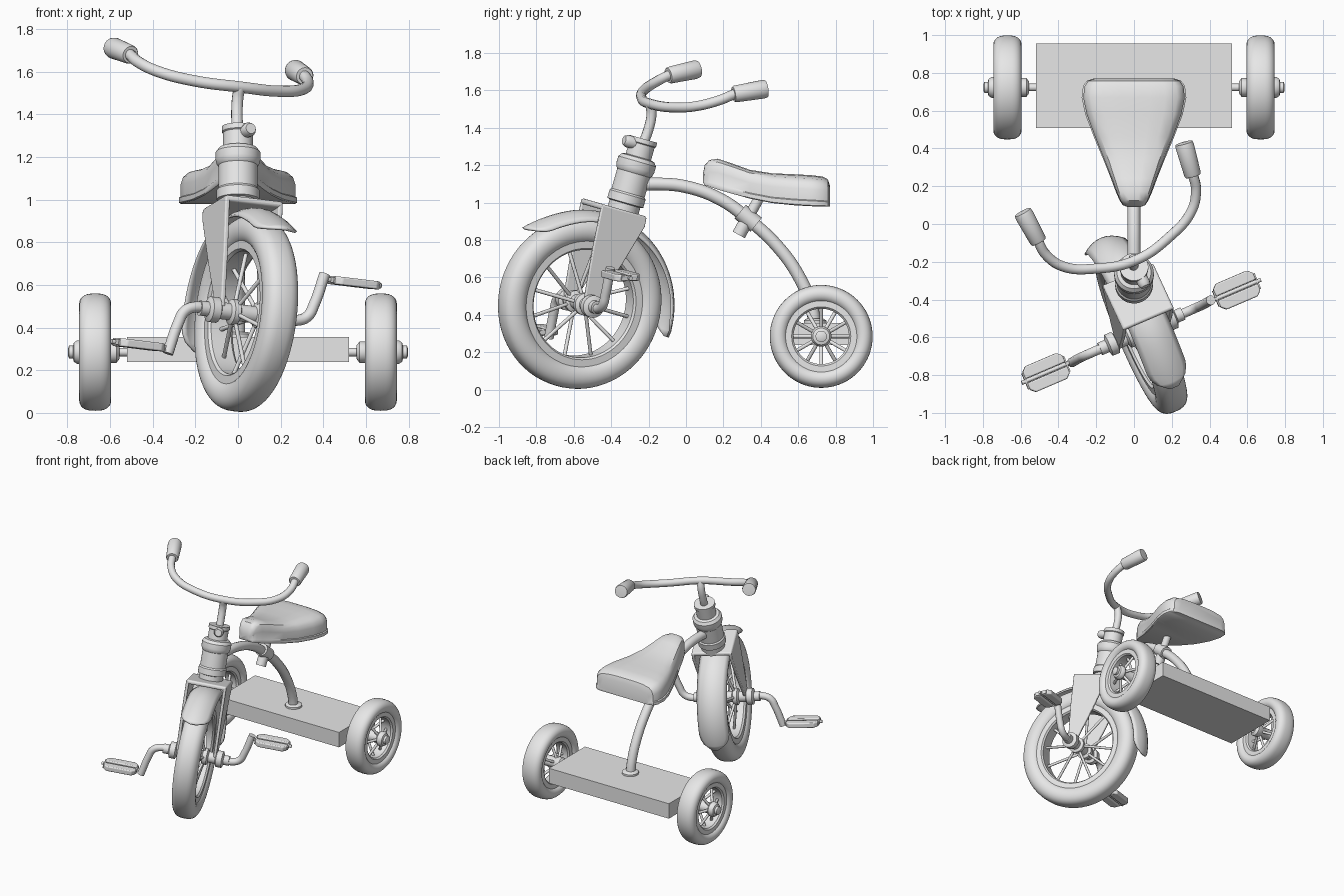
import bpy, bmesh, math
from math import sin, cos, pi, radians
from mathutils import Matrix, Vector

cube = bpy.data.objects.get("Cube")
if cube:
    bpy.data.objects.remove(cube, do_unlink=True)

grey = bpy.data.materials.new("plain_grey")
grey.use_nodes = True
grey.diffuse_color = (0.8, 0.8, 0.8, 1)
grey.node_tree.nodes["Principled BSDF"].inputs["Base Color"].default_value = (0.8, 0.8, 0.8, 1)

parts = []
I = Matrix.Identity(4)
SIDEWAYS = Matrix.Rotation(pi / 2, 4, 'Y')
# Steering frame: z along the tilted head, turned to the left
STEER = (Matrix.Translation((0, -0.326, 0.995)) @ Matrix.Rotation(radians(-16), 4, 'X')
         @ Matrix.Rotation(radians(24), 4, 'Z'))
HUB = Vector((0, -0.095, -0.576))
WHEEL = STEER @ Matrix.Translation(HUB)


def finish(name, bm, matrix=I, bevel=0):
    bmesh.ops.remove_doubles(bm, verts=bm.verts, dist=1e-5)
    bmesh.ops.recalc_face_normals(bm, faces=bm.faces)
    mesh = bpy.data.meshes.new(name)
    bm.to_mesh(mesh)
    bm.free()
    ob = bpy.data.objects.new(name, mesh)
    bpy.context.collection.objects.link(ob)
    ob.matrix_world = matrix
    mesh.materials.append(grey)
    if bevel:
        mod = ob.modifiers.new("bevel", 'BEVEL')
        mod.width, mod.segments = bevel, 3
    parts.append(ob)
    return ob


def lathe(name, profile, matrix=I, closed=False, seg=48):
    """Revolve (radius, height) points about z."""
    bm = bmesh.new()
    rings = [[bm.verts.new((r * cos(2 * pi * i / seg), r * sin(2 * pi * i / seg), z))
              for i in range(seg)] for r, z in profile]
    pairs = list(zip(rings, rings[1:])) + ([(rings[-1], rings[0])] if closed else [])
    for a, b in pairs:
        for i in range(seg):
            j = (i + 1) % seg
            bm.faces.new((a[i], a[j], b[j], b[i]))
    return finish(name, bm, matrix)


def both(half):
    return half + [(r, -z) for r, z in reversed(half)]


def tube(name, paths, radius, matrix=I):
    """Round bars through the given paths, turned into a mesh."""
    cu = bpy.data.curves.new(name, 'CURVE')
    cu.dimensions = '3D'
    cu.bevel_depth, cu.bevel_resolution, cu.use_fill_caps = radius, 4, True
    for path in paths:
        sp = cu.splines.new('BEZIER')
        sp.resolution_u = 1 if len(path) == 2 else 10
        sp.bezier_points.add(len(path) - 1)
        for bp, co in zip(sp.bezier_points, path):
            bp.co = co
            bp.handle_left_type = bp.handle_right_type = 'AUTO'
    ob = bpy.data.objects.new(name, cu)
    bpy.context.collection.objects.link(ob)
    ob.matrix_world = matrix
    cu.materials.append(grey)
    bpy.ops.object.select_all(action='DESELECT')
    ob.select_set(True)
    bpy.context.view_layer.objects.active = ob
    bpy.ops.object.convert(target='MESH')
    parts.append(bpy.context.view_layer.objects.active)


def box(name, centre, size, matrix=I, bevel=0):
    bm = bmesh.new()
    bmesh.ops.create_cube(bm, size=1, matrix=Matrix.Translation(centre) @ Matrix.Diagonal((*size, 1)))
    return finish(name, bm, matrix, bevel)


def wheel(name, outer, rim, half, hub_half, hub_r, count, matrix):
    """Tyre, rim band and crossed spokes about the x axis."""
    m = matrix @ SIDEWAYS
    mid, dep = (outer + rim) / 2, (outer - rim) / 2
    ring = []
    for i in range(32):
        a = 2 * pi * i / 32
        ring.append((mid + dep * sin(a), half * math.copysign(abs(cos(a)) ** 0.7, cos(a))))
    lathe(name + "_tyre", ring, m, True, 72)
    lathe(name + "_rim", both([(rim + 0.02, half * 0.75), (rim - 0.02, half * 0.75),
                               (rim - 0.03, half * 0.6), (rim - 0.03, half * 0.2)]), m, True, 72)
    spokes = []
    for i in range(count):
        a, side = 2 * pi * i / count, (-1) ** i
        spokes.append([(side * hub_half, hub_r * cos(a), hub_r * sin(a)),
                       (0, (rim - 0.02) * cos(a), (rim - 0.02) * sin(a))])
    tube(name + "_spokes", spokes, 0.01, matrix)


# Front wheel and its axle
wheel("front_wheel", 0.462, 0.32, 0.085, 0.06, 0.03, 12, WHEEL)
lathe("front_hub", both([(0, 0.24), (0.035, 0.24), (0.035, 0.2), (0.06, 0.19), (0.06, 0.15),
                         (0.04, 0.14), (0.04, 0.09), (0.06, 0.08), (0.06, 0.05), (0.04, 0.04)]),
      WHEEL @ SIDEWAYS)

# Front fender, an arched strip with rounded ends
bm = bmesh.new()
rows, N = [], 40
for i in range(N + 1):
    t = i / N
    ang = radians(-55 + 150 * t)
    rad = 0.5 + 0.05 * max(0, (t - 0.4) / 0.6) + 0.03 * max(0, 1 - t / 0.2) ** 2
    end = max(0, abs(2 * t - 1) - 0.85) / 0.15
    hw = 0.11 * math.sqrt(max(0.06, 1 - end * end))
    row = []
    for k in range(-4, 5):
        u = k / 4
        r = rad - 0.045 * (u * hw / 0.11) ** 2
        row.append(bm.verts.new((u * hw, r * sin(ang), r * cos(ang))))
    rows.append(row)
for a, b in zip(rows, rows[1:]):
    for k in range(8):
        bm.faces.new((a[k], a[k + 1], b[k + 1], b[k]))
fender = finish("front_fender", bm, WHEEL)
solid = fender.modifiers.new("thickness", 'SOLIDIFY')
solid.thickness = 0.012

# Fork blades and crown
outline = [(-0.19, -0.04), (0.08, -0.04), (0.085, -0.09), (0.02, -0.31),
           (-0.06, -0.54), (-0.095, -0.61), (-0.135, -0.56), (-0.17, -0.28)]
for side, label in ((1, "left"), (-1, "right")):
    bm = bmesh.new()
    face = bm.faces.new([bm.verts.new((side * 0.125, y, z)) for y, z in outline])
    ext = bmesh.ops.extrude_face_region(bm, geom=[face])
    verts = [g for g in ext["geom"] if isinstance(g, bmesh.types.BMVert)]
    bmesh.ops.translate(bm, verts=verts, vec=(side * 0.022, 0, 0))
    finish(label + "_fork_blade", bm, STEER, 0.006)
box("fork_crown", (0, -0.055, -0.05), (0.294, 0.27, 0.03), STEER, 0.012)

# Cranks and pedals, opposite each other
for side, label in ((1, "left"), (-1, "right")):
    path = [(0.16, 0, 0), (0.27, 0, 0), (0.315, -0.006, 0.025), (0.34, -0.02, 0.08), (0.38, -0.052, 0.225)]
    tube(label + "_crank", [[Vector(p) * side for p in path]], 0.026, WHEEL)
    pm = WHEEL @ Matrix.Translation(Vector((0.53, -0.05, 0.2)) * side) @ Matrix.Rotation(radians(16), 4, 'X')
    tube(label + "_pedal_spindle", [[(-0.15 * side, 0, 0), (0.14 * side, 0, 0)]], 0.011, pm)
    for s, end in ((1, "rear"), (-1, "front")):
        bm = bmesh.new()
        low = [bm.verts.new((x, s * y, -0.019)) for x, y in
               ((-0.115, 0.012), (0.115, 0.012), (0.115, 0.05), (0.09, 0.074), (-0.09, 0.074), (-0.115, 0.05))]
        ext = bmesh.ops.extrude_face_region(bm, geom=[bm.faces.new(low)])
        verts = [g for g in ext["geom"] if isinstance(g, bmesh.types.BMVert)]
        bmesh.ops.translate(bm, verts=verts, vec=(0, 0, 0.038))
        finish(f"{label}_pedal_{end}_block", bm, pm, 0.007)
    for e in (-0.118, 0.118):
        box(label + "_pedal_plate", (e, 0, 0), (0.008, 0.09, 0.026), pm)

# Head tube with collars and clamp
lathe("head_tube", [(0, -0.06), (0.085, -0.06), (0.085, 0), (0.1, 0.005), (0.1, 0.05), (0.092, 0.06),
                    (0.092, 0.17), (0.1, 0.18), (0.105, 0.2), (0.105, 0.235), (0.09, 0.255),
                    (0.07, 0.26), (0.07, 0.33), (0.076, 0.335), (0.076, 0.36), (0, 0.36)], STEER)
lathe("clamp_bolt", [(0, -0.05), (0.03, -0.05), (0.034, 0.01), (0.025, 0.03), (0, 0.03)],
      STEER @ Matrix.Translation((0.015, -0.085, 0.325)) @ Matrix.Rotation(pi / 2, 4, 'X'), seg=16)

# Handlebar, stem and grips
tube("handlebar_stem", [[(0, 0, 0.3), (0, 0.012, 0.42), (0, 0.004, 0.5), (0, -0.02, 0.55)]], 0.027, STEER)
half_bar = [(0.22, 0.022, 0.566), (0.37, 0.088, 0.61), (0.435, 0.17, 0.67),
            (0.45, 0.25, 0.73), (0.462, 0.33, 0.766)]
bar = [(-x, y, z) for x, y, z in reversed(half_bar)] + [(0, -0.02, 0.55)] + half_bar
tube("handlebar", [bar], 0.027, STEER)
for side, label in ((1, "left"), (-1, "right")):
    start, stop = Vector((side * 0.447, 0.235, 0.722)), Vector((side * 0.468, 0.404, 0.8))
    turn = (stop - start).to_track_quat('Z', 'Y').to_matrix().to_4x4()
    lathe(label + "_grip", [(0, 0), (0.04, 0), (0.045, 0.01), (0.05, 0.165), (0.046, 0.183), (0, 0.187)],
          STEER @ Matrix.Translation(start) @ turn, seg=32)

# Frame tube, rear platform and seat post
tube("frame_tube", [[(0, -0.27, 1.095), (0, -0.15, 1.1), (0, 0.0, 1.085), (0, 0.18, 1.02), (0, 0.33, 0.914),
                     (0, 0.5, 0.754), (0, 0.61, 0.594), (0, 0.67, 0.45), (0, 0.69, 0.34)]], 0.034)
lathe("frame_collar", [(0, 0.35), (0.06, 0.35), (0.06, 0.37), (0.045, 0.38), (0, 0.38)],
      Matrix.Translation((0, 0.69, 0)), seg=32)
box("rear_platform", (0, 0.732, 0.298), (1.04, 0.445, 0.117))
tube("seat_post", [[(0, 0.3, 0.86), (0, 0.41, 1.06)]], 0.028)
tube("seat_post_foot", [[(0, 0.282, 0.828), (0, 0.315, 0.888)]], 0.037)
tube("seat_clamp", [[(0, 0.29, 0.952), (0, 0.375, 0.882)]], 0.048)

# Seat, lofted from nose to rear: y, half width, bottom, top
sections = [(0.09, 0.035, 1.11, 1.15), (0.1, 0.06, 1.094, 1.2), (0.125, 0.076, 1.086, 1.228),
            (0.17, 0.096, 1.07, 1.235), (0.24, 0.122, 1.05, 1.212), (0.34, 0.162, 1.022, 1.176),
            (0.46, 0.212, 0.998, 1.157), (0.58, 0.258, 0.986, 1.152), (0.67, 0.277, 0.981, 1.147),
            (0.73, 0.27, 0.979, 1.14), (0.758, 0.25, 0.979, 1.125), (0.77, 0.215, 0.98, 1.09)]
shape = [(0.97, 0), (1, 0.03), (1, 0.17), (0.97, 0.2), (0.97, 0.55), (0.93, 0.75), (0.83, 0.89), (0.6, 0.97), (0.3, 1)]
shape = shape + [(-u, v) for u, v in reversed(shape)]
bm = bmesh.new()
loops = [[bm.verts.new((u * w, y, lo + v * (hi - lo))) for u, v in shape] for y, w, lo, hi in sections]
for a, b in zip(loops, loops[1:]):
    for i in range(len(shape)):
        j = (i + 1) % len(shape)
        bm.faces.new((a[i], a[j], b[j], b[i]))
bm.faces.new(loops[0])
bm.faces.new(loops[-1])
finish("seat", bm)

# Rear wheels, hubs and axle
tube("rear_axle", [[(-0.78, 0.723, 0.285), (0.78, 0.723, 0.285)]], 0.02)
for side, label in ((1, "left"), (-1, "right")):
    m = Matrix.Translation((side * 0.67, 0.723, 0.285)) @ Matrix.Rotation(0 if side > 0 else pi, 4, 'Z')
    wheel(label + "_rear_wheel", 0.275, 0.178, 0.075, 0.05, 0.04, 12, m)
    lathe(label + "_rear_hub", [(0, -0.115), (0.03, -0.115), (0.05, -0.1), (0.05, -0.07), (0.04, -0.05),
                                (0.04, 0.05), (0.055, 0.065), (0.055, 0.085), (0.045, 0.1),
                                (0.03, 0.104), (0.03, 0.122), (0.015, 0.128), (0, 0.128)],
          m @ SIDEWAYS, seg=32)

# Smooth rounded surfaces, keep edges crisp
bpy.ops.object.select_all(action='DESELECT')
for ob in parts:
    ob.select_set(True)
bpy.context.view_layer.objects.active = parts[0]
bpy.ops.object.shade_smooth_by_angle(angle=radians(35))
